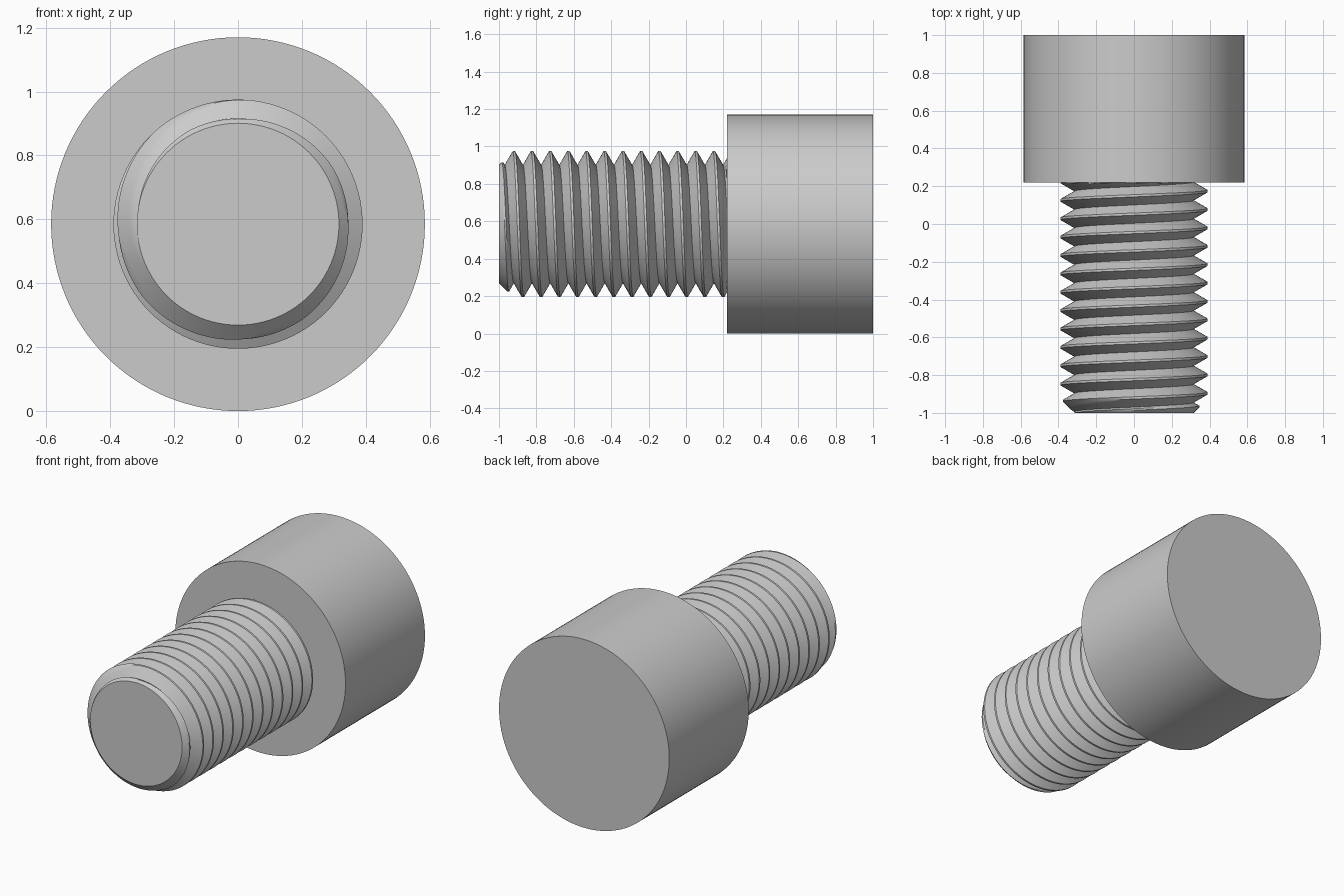
import bpy, bmesh, math

if "Cube" in bpy.data.objects:
    bpy.data.objects.remove(bpy.data.objects["Cube"])

SEG = 96                      # columns per turn
AXIS_Z = 0.585                # height of the bolt axis (= head radius)
R_MAJOR, R_ROOT = 0.39, 0.316
PITCH = 0.0973
TIP, SEAT = -1.0, 0.22        # shaft end and underside of the head
FIRST_CREST = -0.945          # crest position on the left side, first turn


def smooth(obj):
    bpy.ops.object.select_all(action='DESELECT')
    obj.select_set(True)
    bpy.context.view_layer.objects.active = obj
    bpy.ops.object.shade_smooth_by_angle(angle=math.radians(30))


# Head: plain cylinder lying along y
bpy.ops.mesh.primitive_cylinder_add(
    vertices=128, radius=AXIS_Z, depth=1.0 - SEAT,
    location=(0, (1.0 + SEAT) / 2, AXIS_Z), rotation=(math.pi / 2, 0, 0))
head = bpy.context.object
head.name = "bolt_head"
smooth(head)

# Thread section: sharp V root, narrow flat crest, flanks split for the chamfer
half, flat, steps = PITCH / 2, PITCH / 16, 5
rise = [(-half + (half - flat) * i / steps,
         R_ROOT + (R_MAJOR - R_ROOT) * i / steps) for i in range(steps + 1)]
section = rise + [(-o, r) for o, r in reversed(rise)]

# Threaded shaft: sweep the section along a right-handed helix,
# trimmed by a 45 degree chamfer at the tip and flattened at both ends
bm = bmesh.new()
end = SEAT + 0.002
turns = math.ceil((end - TIP) / PITCH) + 2
previous = None
for i in range(-2 * SEG, turns * SEG + 1):
    t = 2 * math.pi * i / SEG
    row = []
    for offset, r in section:
        y = FIRST_CREST + PITCH * i / SEG + offset
        if y <= TIP or y >= end:
            y, r = min(max(y, TIP), end), R_ROOT
        r = min(r, R_ROOT + (y - TIP))
        row.append(bm.verts.new((-r * math.cos(t), y, AXIS_Z + r * math.sin(t))))
    if previous:
        for a in range(len(row) - 1):
            bm.faces.new((previous[a], previous[a + 1], row[a + 1], row[a]))
    previous = row
bmesh.ops.remove_doubles(bm, verts=bm.verts, dist=1e-5)

# Close the two ends
bmesh.ops.holes_fill(bm, edges=[e for e in bm.edges if e.is_boundary], sides=0)
bmesh.ops.recalc_face_normals(bm, faces=bm.faces)
mesh = bpy.data.meshes.new("threaded_shaft")
bm.to_mesh(mesh)
bm.free()
shaft = bpy.data.objects.new("threaded_shaft", mesh)
bpy.context.collection.objects.link(shaft)
smooth(shaft)
